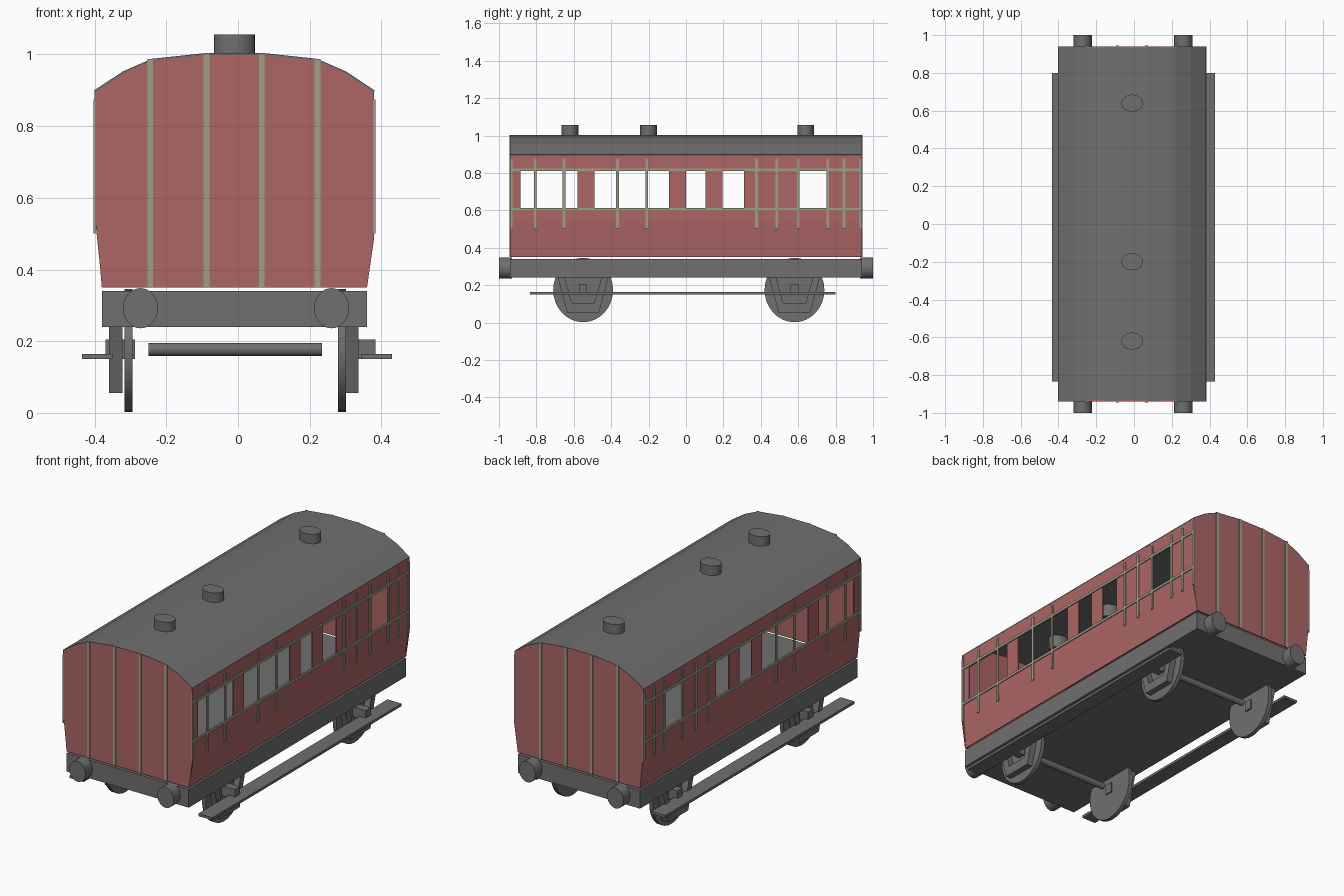
import bpy, bmesh, math

if "Cube" in bpy.data.objects:
    bpy.data.objects.remove(bpy.data.objects["Cube"])


def material(name, rgb):
    m = bpy.data.materials.new(name)
    m.diffuse_color = (*rgb, 1)
    m.use_nodes = True
    m.node_tree.nodes["Principled BSDF"].inputs["Base Color"].default_value = m.diffuse_color
    return m


GREY = material("dark grey", (0.16, 0.16, 0.16))
RED = material("faded red", (0.42, 0.133, 0.133))
TRIM = material("pale green trim", (0.34, 0.35, 0.25))


def finish(name, bm, mat, smooth=False):
    bmesh.ops.recalc_face_normals(bm, faces=bm.faces)
    me = bpy.data.meshes.new(name)
    bm.to_mesh(me)
    bm.free()
    me.materials.append(mat)
    ob = bpy.data.objects.new(name, me)
    bpy.context.collection.objects.link(ob)
    if smooth:
        bpy.ops.object.select_all(action='DESELECT')
        ob.select_set(True)
        bpy.context.view_layer.objects.active = ob
        bpy.ops.object.shade_smooth_by_angle(angle=math.radians(35))
    return ob


def boxes(name, mat, *spans):
    """One object from boxes given as (x0, x1, y0, y1, z0, z1)."""
    bm = bmesh.new()
    for x0, x1, y0, y1, z0, z1 in spans:
        vs = bmesh.ops.create_cube(bm, size=1)["verts"]
        for v in vs:
            v.co.x = x1 if v.co.x > 0 else x0
            v.co.y = y1 if v.co.y > 0 else y0
            v.co.z = z1 if v.co.z > 0 else z0
    return finish(name, bm, mat)


def prism(name, mat, points, axis, a, b, smooth=False):
    """Extrude a 2D outline from a to b along x, y or z."""
    def place(p, t):
        return {"x": (t, p[0], p[1]), "y": (p[0], t, p[1]), "z": (p[0], p[1], t)}[axis]
    bm = bmesh.new()
    face = bm.faces.new([bm.verts.new(place(p, a)) for p in points])
    out = bmesh.ops.extrude_face_region(bm, geom=[face])["geom"]
    for v in out:
        if isinstance(v, bmesh.types.BMVert):
            v.co["xyz".index(axis)] = b
    return finish(name, bm, mat, smooth)


def oval(cx, cy, rx, ry, n=32):
    return [(cx + rx * math.cos(2 * math.pi * i / n),
             cy + ry * math.sin(2 * math.pi * i / n)) for i in range(n)]


def thicken(ob, t, offset=0):
    m = ob.modifiers.new("thickness", 'SOLIDIFY')
    m.thickness, m.offset = t, offset


CX = -0.01      # centre line of the body
HALF = 0.94     # half length of the body

# Roof: open arched shell
arch = [(-0.40, 0.90), (-0.32, 0.953), (-0.24, 0.988), (-0.09, 1.004),
        (0.07, 1.004), (0.22, 0.988), (0.30, 0.953), (0.38, 0.90)]
bm = bmesh.new()
rows = [[bm.verts.new((x, y, z - 0.003)) for x, z in arch] for y in (-HALF, HALF)]
for i in range(len(arch) - 1):
    bm.faces.new((rows[0][i], rows[0][i + 1], rows[1][i + 1], rows[1][i]))
thicken(finish("roof", bm, GREY), 0.006)

# Roof vents, reaching a little inside
for y in (-0.62, -0.20, 0.64):
    prism("roof_vent", GREY, oval(CX, y, 0.057, 0.045), "z", 0.93, 1.056, True)

# End walls with vertical trim strips
outline = [(-0.38, 0.35), (-0.40, 0.59)] + arch + [(0.38, 0.49), (0.36, 0.35)]
for s in (-1, 1):
    prism("end_wall", RED, outline, "y", s * (HALF - 0.008), s * HALF)
    y0, y1 = sorted((s * HALF, s * (HALF + 0.004)))
    strips = []
    for x, top in ((-0.245, 0.987), (-0.088, 1.003), (0.066, 1.003), (0.222, 0.987)):
        strips.append((x - 0.008, x + 0.008, y0, y1, 0.35, top))
    boxes("end_trim", TRIM, *strips)

# Side walls: grid of panels with the window cells left open
cols = [-HALF, -0.885, -0.58, -0.49, -0.09, 0.0, 0.105, 0.195, 0.31, 0.60, 0.76, HALF]
rows_xz = [(0.366, 0.35), (0.385, 0.535), (0.385, 0.61), (0.385, 0.81), (0.385, 0.90)]
for s in (-1, 1):
    bm = bmesh.new()
    grid = [[bm.verts.new((CX + s * x, y, z)) for y in cols] for x, z in rows_xz]
    for r in range(len(rows_xz) - 1):
        for c in range(len(cols) - 1):
            if r == 2 and c % 2:
                continue
            bm.faces.new((grid[r][c], grid[r][c + 1], grid[r + 1][c + 1], grid[r + 1][c]))
    thicken(finish("side_wall", bm, RED), 0.006)

    # Side trim: uprights and two long rails
    x0, x1 = sorted((CX + s * 0.387, CX + s * 0.393))
    spans = [(x0, x1, y - 0.007, y + 0.007, 0.50, 0.875)
             for y in (-0.934, -0.807, -0.652, -0.366, -0.21, 0.377, 0.485, 0.60,
                       0.757, 0.845, 0.934)]
    spans += [(x0, x1, -HALF, HALF, z - 0.007, z + 0.007) for z in (0.605, 0.817)]
    boxes("side_trim", TRIM, *spans)

# Chassis and buffers
boxes("chassis", GREY, (-0.38, 0.36, -HALF, HALF, 0.24, 0.34))
for x in (-0.272, 0.261):
    for s in (-1, 1):
        prism("buffer", GREY, oval(x, 0.292, 0.049, 0.056), "y", s * 0.93, s * 1.0, True)

# Running gear at each axle
guard = [(-0.135, 0.24), (-0.085, 0.055), (0.085, 0.055), (0.135, 0.24),
         (0.098, 0.24), (0.06, 0.105), (-0.06, 0.105), (-0.098, 0.24)]
for y in (-0.55, 0.58):
    prism("axle", GREY, oval(y, 0.177, 0.017, 0.018, 16), "x", -0.25, 0.235, True)
    for wheel, iron, box in (((-0.317, -0.295), (-0.36, -0.322), (-0.37, -0.287)),
                             ((0.279, 0.302), (0.302, 0.336), (0.30, 0.383))):
        prism("wheel", GREY, oval(y, 0.174, 0.16, 0.172), "x", *wheel, True)
        prism("axle_guard", GREY, [(y + u, z) for u, z in guard], "x", *iron)
        boxes("axle_box", GREY, (*box, y - 0.022, y + 0.022, 0.15, 0.205))

# Footboards along both sides
for x0, x1 in ((-0.435, -0.35), (0.345, 0.43)):
    boxes("footboard", GREY, (x0, x1, -0.835, 0.80, 0.15, 0.164))
